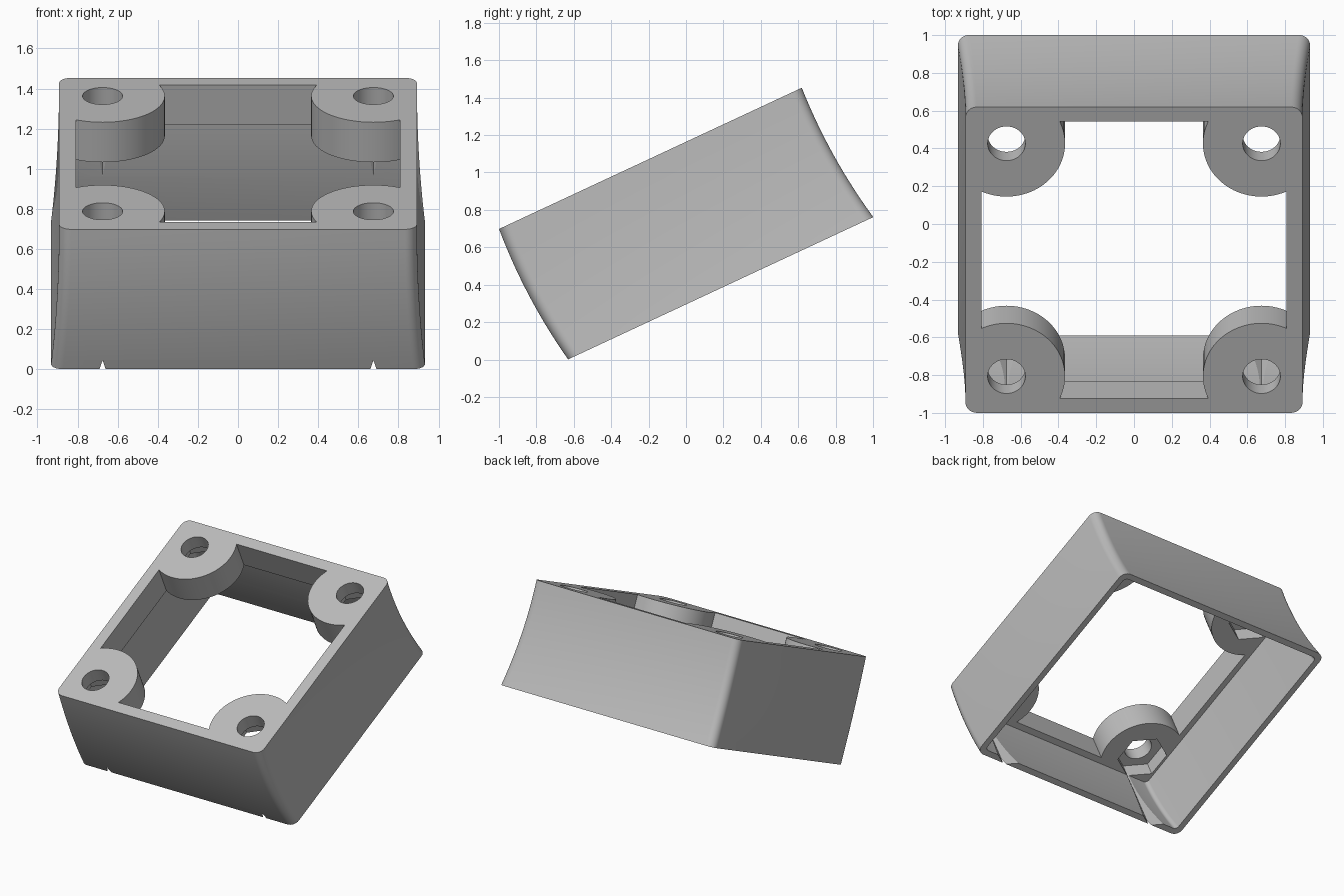
import bpy, bmesh, math
from mathutils import Matrix, Vector

if "Cube" in bpy.data.objects:
    bpy.data.objects.remove(bpy.data.objects["Cube"], do_unlink=True)

TILT = math.radians(25)
BOTTOM, TOP = 0.267, 1.055          # heights along the tilted axis
HEIGHT = TOP - BOTTOM
LIP = 0.22                          # depth of the thick upper rim
LEDGE = TOP - LIP
FRONT, BACK, SIDE = -0.611, 1.175, 0.892
SCREWS = [(sx * 0.675, y) for sx in (-1, 1) for y in (FRONT + 0.213, BACK - 0.213)]


def new_object(name, bm):
    bmesh.ops.recalc_face_normals(bm, faces=bm.faces)
    mesh = bpy.data.meshes.new(name)
    bm.to_mesh(mesh)
    bm.free()
    obj = bpy.data.objects.new(name, mesh)
    bpy.context.collection.objects.link(obj)
    return obj


def ring(t, inset, radius, steps=8):
    """Rounded rectangle of the swept, flared body at height fraction t."""
    bow = 0.1 * t * (1 - t)
    half = SIDE + 0.04 * (1 - t) ** 2 - inset
    y0 = FRONT + 0.04 * (1 - t) - bow + inset
    y1 = BACK + 0.054 * (1 - t) - bow - inset
    corners = [(half, y1, 0), (-half, y1, 1), (-half, y0, 2), (half, y0, 3)]
    points = []
    for x, y, quarter in corners:
        cx = x - math.copysign(radius, x)
        cy = y - radius if quarter < 2 else y + radius
        for i in range(steps + 1):
            a = (quarter + i / steps) * math.pi / 2
            points.append(Vector((cx + radius * math.cos(a), cy + radius * math.sin(a),
                                  BOTTOM + t * HEIGHT)))
    return points


def loft(name, t0, t1, inset, radius, levels=14):
    bm = bmesh.new()
    rings = [[bm.verts.new(p) for p in ring(t0 + (t1 - t0) * i / levels, inset, radius)]
             for i in range(levels + 1)]
    for low, high in zip(rings, rings[1:]):
        for i in range(len(low)):
            j = (i + 1) % len(low)
            bm.faces.new((low[i], low[j], high[j], high[i]))
    bm.faces.new(rings[0])
    bm.faces.new(rings[-1])
    return new_object(name, bm)


def prisms(name, radius, z0, z1, sides):
    """One upright prism at every screw position, with a vertex facing front."""
    bm = bmesh.new()
    for x, y in SCREWS:
        place = Matrix.Translation((x, y, (z0 + z1) / 2)) @ Matrix.Rotation(math.pi / 2, 4, "Z")
        start = len(bm.verts)
        made = bmesh.ops.create_cone(bm, cap_ends=True, segments=sides, radius1=radius,
                                     radius2=radius, depth=z1 - z0)["verts"]
        # turn so that one vertex lies on the front-back axis
        v = made[0].co
        turn = Matrix.Rotation(-math.atan2(v.y, v.x), 4, "Z")
        bmesh.ops.transform(bm, matrix=place @ turn, verts=made)
    return new_object(name, bm)


def box(name, low, high):
    bm = bmesh.new()
    bmesh.ops.create_cube(bm, size=1)
    low, high = Vector(low), Vector(high)
    for v in bm.verts:
        v.co = (low + high) / 2 + v.co * (high - low)
    return new_object(name, bm)


def subtract(target, cutter):
    mod = target.modifiers.new("cut", "BOOLEAN")
    mod.operation, mod.solver, mod.object = "DIFFERENCE", "EXACT", cutter
    bpy.context.view_layer.update()
    graph = bpy.context.evaluated_depsgraph_get()
    mesh = bpy.data.meshes.new_from_object(target.evaluated_get(graph))
    target.modifiers.clear()
    target.data = mesh
    bpy.data.objects.remove(cutter, do_unlink=True)


# Outer body, hollowed from below with a thin wall
housing = loft("tilted_housing", 0, 1, 0, 0.06)
subtract(housing, loft("cavity", -0.06, 1 - LIP / HEIGHT, 0.045, 0.03))

# Upper opening, leaving the rim and four round corner bosses
wall = 0.084
opening = box("opening", (-SIDE + wall, FRONT + wall, LEDGE - 0.2),
              (SIDE - wall, BACK - wall, TOP + 0.1))
subtract(opening, prisms("bosses", 0.31, LEDGE - 0.4, TOP + 0.3, 64))
subtract(housing, opening)

# Screw holes and hexagonal nut pockets
subtract(housing, prisms("screw_holes", 0.1, LEDGE - 0.1, TOP + 0.1, 40))
subtract(housing, prisms("nut_pockets", 0.182, BOTTOM - 0.1, TOP - 0.11, 6))

# Tilt the finished part
housing.data.transform(Matrix.Rotation(TILT, 4, "X"))

# Plain grey material
grey = bpy.data.materials.new("plain_grey")
grey.use_nodes = True
colour = (0.5, 0.5, 0.5, 1)
grey.diffuse_color = colour
grey.node_tree.nodes["Principled BSDF"].inputs["Base Color"].default_value = colour
housing.data.materials.clear()
housing.data.materials.append(grey)
for face in housing.data.polygons:
    face.material_index = 0

# Smooth curved walls, crisp edges
bpy.ops.object.select_all(action="DESELECT")
housing.select_set(True)
bpy.context.view_layer.objects.active = housing
bpy.ops.object.shade_smooth_by_angle(angle=math.radians(30))
